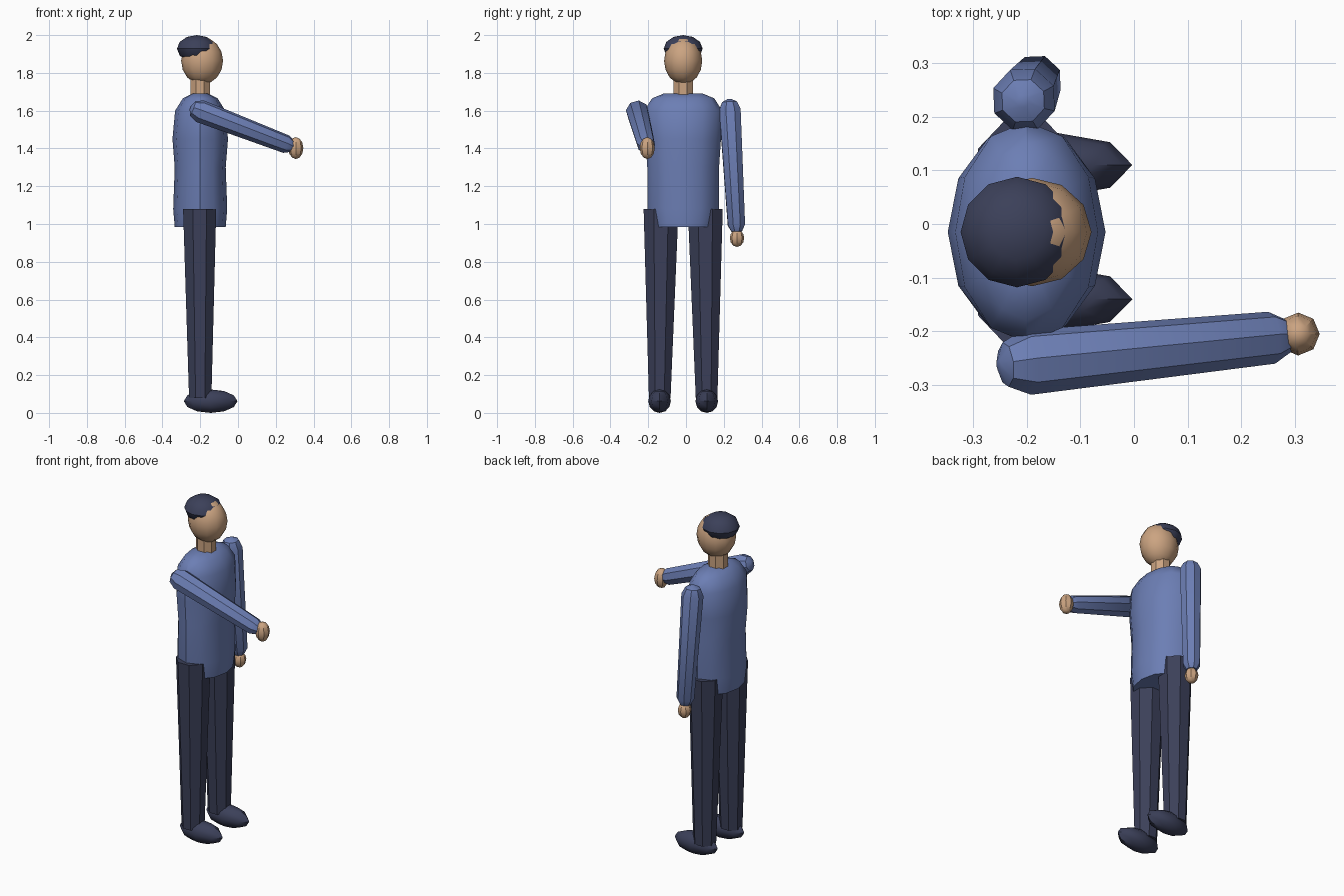
import bpy, bmesh, math
from mathutils import Vector, Matrix

cube = bpy.data.objects.get("Cube")
if cube:
    bpy.data.objects.remove(cube, do_unlink=True)


def material(name, rgb):
    m = bpy.data.materials.new(name)
    m.use_nodes = True
    m.diffuse_color = (*rgb, 1)
    m.node_tree.nodes["Principled BSDF"].inputs["Base Color"].default_value = (*rgb, 1)
    return m


BLUE = material("shirt_blue", (0.15, 0.21, 0.46))
NAVY = material("dark_navy", (0.044, 0.051, 0.100))
SKIN = material("skin", (0.60, 0.37, 0.22))


def finish(bm, name, mat, angle=35):
    bmesh.ops.recalc_face_normals(bm, faces=bm.faces)
    me = bpy.data.meshes.new(name)
    bm.to_mesh(me)
    bm.free()
    me.materials.append(mat)
    ob = bpy.data.objects.new(name, me)
    bpy.context.collection.objects.link(ob)
    bpy.ops.object.select_all(action='DESELECT')
    ob.select_set(True)
    bpy.context.view_layer.objects.active = ob
    bpy.ops.object.shade_smooth_by_angle(angle=math.radians(angle))
    return ob


def loft(name, mat, rings, sides, axis=(0, 0, 1), turn=0.0):
    """Skin closed elliptical rings (centre, rx, ry) set across an axis."""
    bm = bmesh.new()
    rot = Vector((0, 0, 1)).rotation_difference(Vector(axis))
    loops = []
    for centre, rx, ry in rings:
        loop = []
        for i in range(sides):
            a = 2 * math.pi * (i + turn) / sides
            p = rot @ Vector((rx * math.cos(a), ry * math.sin(a), 0))
            loop.append(bm.verts.new(Vector(centre) + p))
        loops.append(loop)
    for lo, hi in zip(loops, loops[1:]):
        for i in range(sides):
            j = (i + 1) % sides
            bm.faces.new((lo[i], lo[j], hi[j], hi[i]))
    bm.faces.new(loops[0][::-1])
    bm.faces.new(loops[-1])
    return finish(bm, name, mat)


def ellipsoid(name, mat, centre, radii, segments, rings):
    bm = bmesh.new()
    bmesh.ops.create_uvsphere(bm, u_segments=segments, v_segments=rings, radius=1,
                              matrix=Matrix.LocRotScale(Vector(centre), None, Vector(radii)))
    return finish(bm, name, mat)


def arm(name, shoulder, wrist):
    """Tapered tube with rounded ends."""
    a, b = Vector(shoulder), Vector(wrist)
    d = (b - a).normalized()
    rings = [(a - d * 0.056, 0.012), (a - d * 0.042, 0.042), (a, 0.061),
             (b - d * 0.02, 0.049), (b + d * 0.015, 0.030)]
    return loft(name, BLUE, [(c, r, r) for c, r in rings], 8, d)


CX, CY = -0.20, -0.015

# Shirt: oval rings from hem to collar
profile = [(0.985, 0.135, 0.172), (1.08, 0.143, 0.190), (1.30, 0.135, 0.190),
           (1.45, 0.147, 0.200), (1.60, 0.133, 0.206), (1.665, 0.092, 0.165),
           (1.692, 0.040, 0.100)]
loft("shirt", BLUE, [((CX, CY, z), rx, ry) for z, rx, ry in profile], 12)

# Neck, head and hair cap
loft("neck", SKIN, [((CX, CY, z), 0.055, 0.055) for z in (1.66, 1.79)], 8, turn=0.5)
ellipsoid("head", SKIN, (-0.19, CY, 1.864), (0.111, 0.101, 0.125), 12, 8)
ellipsoid("hair", NAVY, (-0.218, CY, 1.928), (0.105, 0.103, 0.072), 12, 6)

# Legs and shoes, left (+y) and right (-y) of the body
for side, s in (("left", 1), ("right", -1)):
    loft(side + "_leg", NAVY, [((-0.20, CY + s * 0.124, 0.08), 0.064, 0.062),
                               ((-0.203, CY + s * 0.117, 1.08), 0.095, 0.1)], 8, turn=0.5)
    ellipsoid(side + "_shoe", NAVY, (-0.145, CY + s * 0.125, 0.062), (0.142, 0.06, 0.062), 8, 6)

# Left arm hangs, right arm reaches forward
arm("left_arm", (-0.205, 0.232, 1.605), (-0.182, 0.268, 0.975))
arm("right_arm", (-0.2, -0.258, 1.597), (0.275, -0.21, 1.415))
ellipsoid("left_hand", SKIN, (-0.18, 0.27, 0.925), (0.038, 0.038, 0.046), 8, 6)
ellipsoid("right_hand", SKIN, (0.306, -0.205, 1.402), (0.04, 0.04, 0.058), 8, 6)
